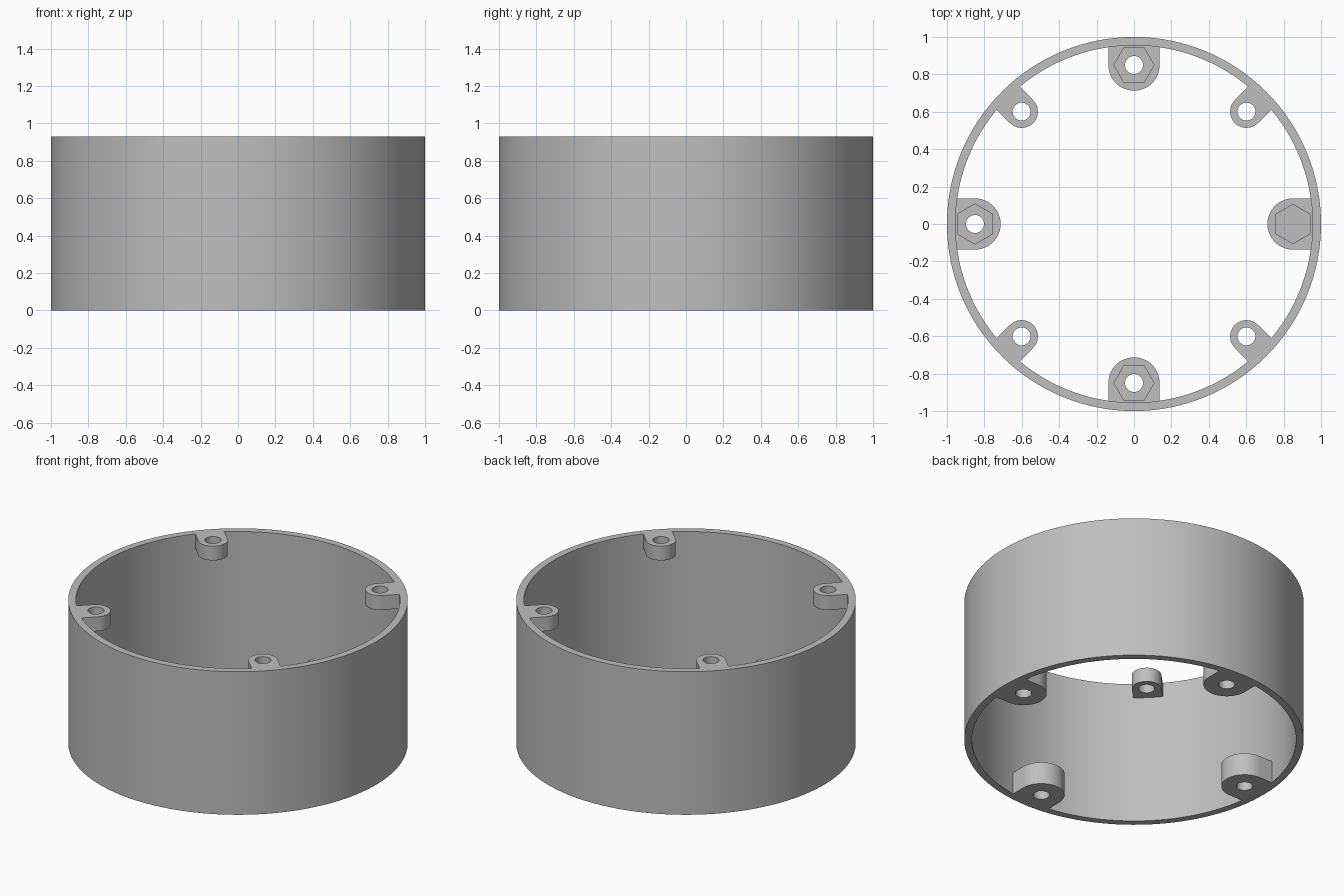
import bpy, bmesh
from math import pi, cos, sin

if "Cube" in bpy.data.objects:
    bpy.data.objects.remove(bpy.data.objects["Cube"])

HEIGHT, OUTER, INNER = 0.93, 1.0, 0.955
LUG_DIST, HOLE_R = 0.85, 0.048

grey = bpy.data.materials.new("plain grey")
grey.use_nodes = True
colour = (0.52, 0.52, 0.52, 1)
grey.diffuse_color = colour
grey.node_tree.nodes["Principled BSDF"].inputs["Base Color"].default_value = colour


def circle(r, n, x=0.0):
    return [(x + r * cos(2 * pi * i / n), r * sin(2 * pi * i / n)) for i in range(n)]


def lug_outline(r, n=32):
    """Half-round tip facing the centre, square end buried in the wall."""
    tip = [(LUG_DIST + r * cos(a), r * sin(a))
           for a in (pi / 2 + pi * i / n for i in range(n + 1))]
    return [(0.972, r)] + tip + [(0.972, -r)]


def prism(bm, outline, z0, z1, angle=0.0):
    """Extrude an outline, turned about the vertical axis."""
    c, s = cos(angle), sin(angle)
    low = [bm.verts.new((x * c - y * s, x * s + y * c, z0)) for x, y in outline]
    high = [bm.verts.new((v.co.x, v.co.y, z1)) for v in low]
    bm.faces.new(low[::-1])
    bm.faces.new(high)
    for i in range(len(low)):
        j = (i + 1) % len(low)
        bm.faces.new((low[i], low[j], high[j], high[i]))


def make(name, prisms):
    bm = bmesh.new()
    for p in prisms:
        prism(bm, *p)
    bmesh.ops.recalc_face_normals(bm, faces=bm.faces)
    mesh = bpy.data.meshes.new(name)
    bm.to_mesh(mesh)
    bm.free()
    mesh.materials.append(grey)
    ob = bpy.data.objects.new(name, mesh)
    bpy.context.collection.objects.link(ob)
    return ob


def combine(target, tool, operation):
    bpy.context.view_layer.objects.active = target
    mod = target.modifiers.new(operation.lower(), "BOOLEAN")
    mod.operation, mod.solver, mod.object = operation, "EXACT", tool
    bpy.ops.object.modifier_apply(modifier=mod.name)
    bpy.data.objects.remove(tool)


straight = [i * pi / 2 for i in range(4)]
diagonal = [a + pi / 4 for a in straight]

# Open ring wall
ring = make("ring_housing", [(circle(OUTER, 128), 0, HEIGHT)])
combine(ring, make("bore", [(circle(INNER, 128), -0.1, HEIGHT + 0.1)]), "DIFFERENCE")

# Large lugs at the bottom rim, small lugs at the top rim
lugs = [(lug_outline(0.137), 0, 0.145, a) for a in straight]
lugs += [(lug_outline(0.087), HEIGHT - 0.093, HEIGHT, a) for a in diagonal]
combine(ring, make("lugs", lugs), "UNION")

# Screw holes through every lug
holes = [(circle(HOLE_R, 32, LUG_DIST), -0.05, 0.3, a) for a in straight]
holes += [(circle(HOLE_R, 32, LUG_DIST), 0.7, HEIGHT + 0.05, a) for a in diagonal]
combine(ring, make("screw_holes", holes), "DIFFERENCE")

# Hexagonal nut pockets in the large lugs, corners pointing along the wall
hexagon = [(LUG_DIST - y, x) for x, y in circle(0.107, 6)]
pockets = [(hexagon, 0.072, 0.3, a) for a in straight]
combine(ring, make("nut_pockets", pockets), "DIFFERENCE")

bpy.ops.object.select_all(action="DESELECT")
ring.select_set(True)
bpy.context.view_layer.objects.active = ring
bpy.ops.object.shade_smooth_by_angle(angle=pi / 6)
